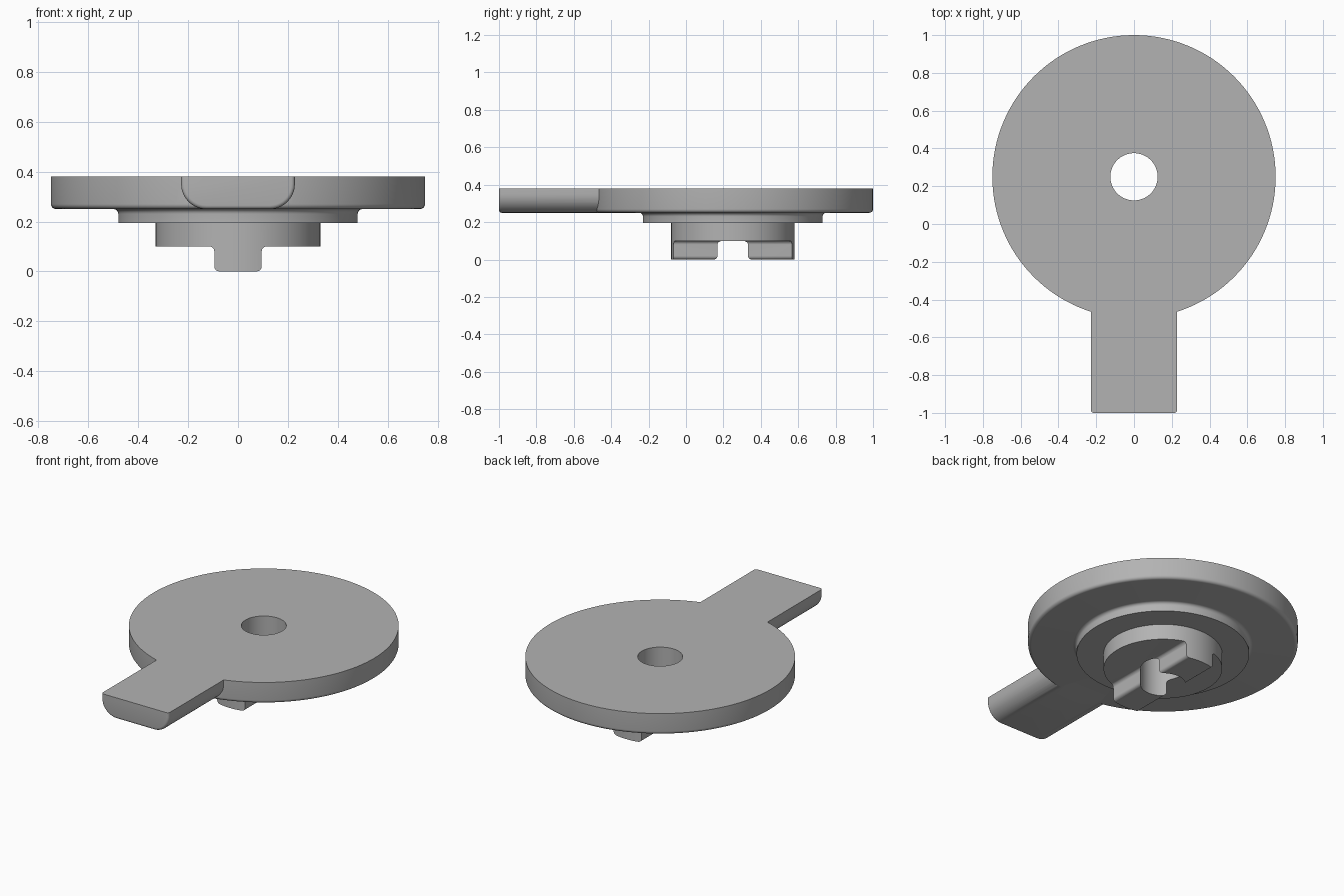
import bpy, bmesh
from math import sin, cos, pi, radians
from mathutils import Matrix, Vector

if "Cube" in bpy.data.objects:
    bpy.data.objects.remove(bpy.data.objects["Cube"])

CENTRE_Y, TOP, DISC_BOTTOM = 0.25, 0.38, 0.25

grey = bpy.data.materials.new("plain grey")
grey.use_nodes = True
colour = (0.45, 0.45, 0.45, 1)
grey.diffuse_color = colour
grey.node_tree.nodes["Principled BSDF"].inputs["Base Color"].default_value = colour


def arc(cx, cz, r, start, end, steps=6):
    angles = [radians(start + (end - start) * i / steps) for i in range(steps + 1)]
    return [(cx + r * cos(a), cz + r * sin(a)) for a in angles]


def make_object(name, bm):
    bmesh.ops.recalc_face_normals(bm, faces=bm.faces)
    mesh = bpy.data.meshes.new(name)
    bm.to_mesh(mesh)
    bm.free()
    mesh.materials.append(grey)
    obj = bpy.data.objects.new(name, mesh)
    bpy.context.collection.objects.link(obj)
    return obj


def lathe(name, profile, segments=128):
    """Closed profile of (radius, z) turned about the disc axis."""
    bm = bmesh.new()
    rings = []
    for i in range(segments):
        a = 2 * pi * i / segments
        rings.append([bm.verts.new((r * cos(a), CENTRE_Y + r * sin(a), z)) for r, z in profile])
    n = len(profile)
    for i in range(segments):
        here, there = rings[i], rings[(i + 1) % segments]
        for j in range(n):
            k = (j + 1) % n
            bm.faces.new((here[j], there[j], there[k], here[k]))
    return make_object(name, bm)


def extrude_y(name, profile, y0, y1, round_front=0):
    """Closed (x, z) profile pulled along y, optionally with a rounded front end."""
    bm = bmesh.new()
    front = bm.faces.new([bm.verts.new((x, y0, z)) for x, z in profile])
    grown = bmesh.ops.extrude_face_region(bm, geom=[front], use_keep_orig=True)
    moved = [v for v in grown["geom"] if isinstance(v, bmesh.types.BMVert)]
    bmesh.ops.translate(bm, verts=moved, vec=(0, y1 - y0, 0))
    bmesh.ops.recalc_face_normals(bm, faces=bm.faces)
    if round_front:
        edges = [e for e in bm.edges
                 if all(abs(v.co.y - y0) < 1e-5 for v in e.verts)
                 and not all(v.co.z > TOP - 1e-5 for v in e.verts)]
        bmesh.ops.bevel(bm, geom=edges, offset=round_front, segments=4,
                        profile=0.5, affect='EDGES')
    return make_object(name, bm)


def combine(target, other, operation):
    mod = target.modifiers.new(operation.lower(), 'BOOLEAN')
    mod.operation, mod.solver, mod.object = operation, 'EXACT', other
    bpy.context.view_layer.objects.active = target
    bpy.ops.object.modifier_apply(modifier=mod.name)
    bpy.data.objects.remove(other)


# Disc, flange and hub with the centre bore, as one turned solid
profile = [(0.125, TOP), (0.75, TOP)]
profile += arc(0.73, DISC_BOTTOM + 0.02, 0.02, 0, -90)
profile += arc(0.5, DISC_BOTTOM - 0.02, 0.02, 90, 180)
profile += [(0.48, 0.195), (0.33, 0.195), (0.33, 0), (0.125, 0)]
body = lathe("handled_disc", profile)

# Clear the hub's sides to leave the split drive key with filleted roots
for side in (1, -1):
    cut = [(0.075, -0.05)] + arc(0.075, 0.02, 0.02, -90, 0)
    cut += arc(0.115, 0.08, 0.02, 180, 90) + [(0.4, 0.1), (0.4, -0.05)]
    cutter = extrude_y("key_cutter", [(side * x, z) for x, z in cut], -0.3, 0.8)
    combine(body, cutter, 'DIFFERENCE')

# Handle with rounded lower corners
half = [(0.228, TOP)] + arc(0.128, 0.35, 0.1, 0, -90, 10)
outline = half + [(-x, z) for x, z in reversed(half)]
handle = extrude_y("handle", outline, -1, -0.42, round_front=0.015)
combine(body, handle, 'UNION')

# Smooth curved walls, crisp rims
bpy.ops.object.select_all(action='DESELECT')
body.select_set(True)
bpy.context.view_layer.objects.active = body
bpy.ops.object.shade_smooth_by_angle(angle=radians(30))
